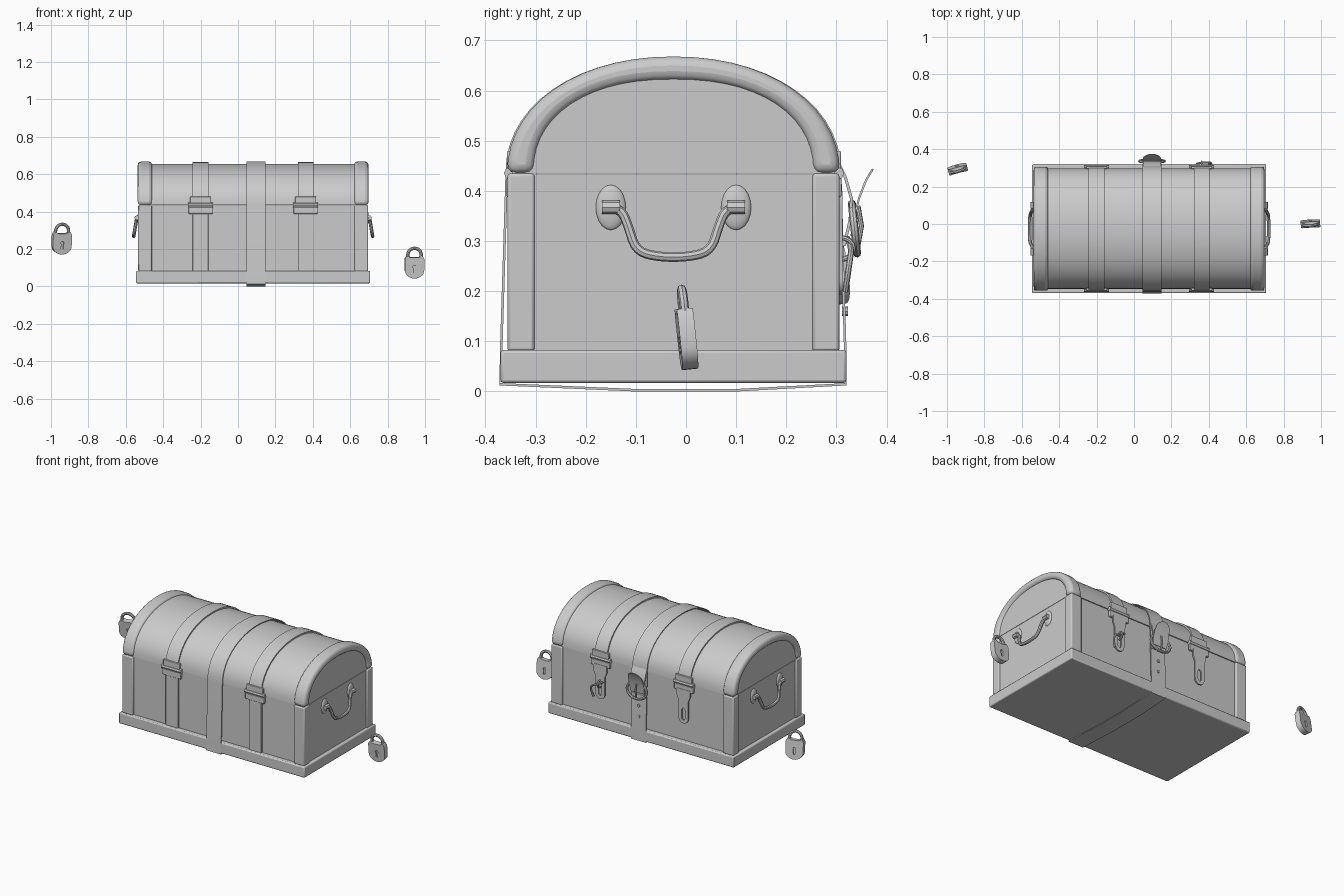
import bpy, bmesh, math
from mathutils import Vector

if "Cube" in bpy.data.objects:
    bpy.data.objects.remove(bpy.data.objects["Cube"])

CX, CY = 0.081, -0.025          # chest centre
LID_Z = 0.435                   # lid seam height


def finish(name, me, bevel=0, seg=2):
    ob = bpy.data.objects.new(name, me)
    bpy.context.collection.objects.link(ob)
    if bevel:
        m = ob.modifiers.new("bevel", "BEVEL")
        m.width, m.segments = bevel, seg
        m.limit_method, m.angle_limit = "ANGLE", math.radians(40)
    return ob


def mesh(name, verts, faces, bevel=0, seg=2):
    me = bpy.data.meshes.new(name)
    me.from_pydata(verts, [], faces)
    bm = bmesh.new()
    bm.from_mesh(me)
    bmesh.ops.recalc_face_normals(bm, faces=bm.faces)
    bm.to_mesh(me)
    bm.free()
    return finish(name, me, bevel, seg)


def prism(name, yz, x0, x1, bevel=0, seg=2):
    n = len(yz)
    verts = [(x, y, z) for x in (x0, x1) for y, z in yz]
    faces = [list(range(n)), list(range(n, 2 * n))]
    faces += [(i, (i + 1) % n, n + (i + 1) % n, n + i) for i in range(n)]
    return mesh(name, verts, faces, bevel, seg)


def box(name, x0, x1, y0, y1, z0, z1, bevel=0.0):
    return prism(name, [(y0, z0), (y1, z0), (y1, z1), (y0, z1)], x0, x1, bevel)


def dome(a, h, n=28, e=2.1):
    """Arched lid profile from the front (-y) to the back (+y)."""
    pts = []
    for i in range(n + 1):
        t = math.pi * i / n
        c, s = math.cos(t), max(math.sin(t), 0)
        pts.append((CY - a * math.copysign(abs(c) ** (2 / e), c), LID_Z + h * s ** (2 / e)))
    return pts


def ribbon(name, pts, x, widths, t=0.006, closed=False):
    """Flat strip following a y-z path, with thickness t to the inside."""
    n = len(pts)
    if not isinstance(widths, list):
        widths = [widths] * n
    verts, faces = [], []
    for i, (y, z) in enumerate(pts):
        a = pts[(i - 1) % n] if closed or i else pts[i]
        b = pts[(i + 1) % n] if closed or i < n - 1 else pts[i]
        d = Vector((b[0] - a[0], b[1] - a[1])).normalized()
        iy, iz = y + d.y * t, z - d.x * t
        w = widths[i] / 2
        verts += [(x - w, y, z), (x + w, y, z), (x + w, iy, iz), (x - w, iy, iz)]
    for i in range(n if closed else n - 1):
        j = (i + 1) % n
        faces += [(4 * i + k, 4 * i + (k + 1) % 4, 4 * j + (k + 1) % 4, 4 * j + k) for k in range(4)]
    if not closed:
        faces += [(0, 1, 2, 3), tuple(range(4 * n - 4, 4 * n))]
    return mesh(name, verts, faces)


def curve(name, loops, closed, loc=(0, 0, 0), rot=(0, 0, 0), depth=0, extrude=0, bevel=0, smooth=False):
    """Tube (depth) or filled plate (extrude) from point loops, turned into a mesh."""
    cu = bpy.data.curves.new(name, "CURVE")
    cu.dimensions = "2D" if extrude else "3D"
    cu.extrude, cu.bevel_depth, cu.bevel_resolution = extrude, depth or bevel, 2
    cu.fill_mode = "BOTH" if extrude else "FULL"
    cu.use_fill_caps = not extrude
    for pts in loops:
        sp = cu.splines.new("NURBS" if smooth else "POLY")
        sp.points.add(len(pts) - 1)
        for p, q in zip(sp.points, pts):
            p.co = (*q, 1) if len(q) == 3 else (*q, 0, 1)
        sp.use_cyclic_u = closed
        if smooth:
            sp.order_u, sp.use_endpoint_u, sp.resolution_u = 3, True, 4
    tmp = bpy.data.objects.new(name + "_curve", cu)
    bpy.context.collection.objects.link(tmp)
    dg = bpy.context.evaluated_depsgraph_get()
    me = bpy.data.meshes.new_from_object(tmp.evaluated_get(dg))
    bpy.data.objects.remove(tmp)
    ob = finish(name, me)
    ob.location, ob.rotation_euler = loc, rot
    return ob


def arc(cx, cy, rx, ry, a0, a1, n):
    return [(cx + rx * math.cos(math.radians(a0 + (a1 - a0) * i / n)),
             cy + ry * math.sin(math.radians(a0 + (a1 - a0) * i / n))) for i in range(n + 1)]


def rod(name, loc, r, length, axis):
    d = [Vector(loc), Vector(loc)]
    d[0][axis] -= length / 2
    d[1][axis] += length / 2
    return curve(name, [[tuple(p) for p in d]], False, depth=r)


# base tray, body and domed lid
box("base", -0.545, 0.707, -0.37, 0.32, 0.017, 0.083, 0.006)
box("body", -0.525, 0.687, CY - 0.318, CY + 0.318, 0.075, LID_Z - 0.002)
prism("lid", dome(0.322, 0.221), -0.525, 0.687)

# end rims of the lid, corner posts and side handles
for s, side in ((-1, "left"), (1, "right")):
    X = lambda d: CX + s * d
    rim = dome(0.332, 0.233) + dome(0.278, 0.186, e=2.25)[::-1]
    prism(side + "_lid_rim", rim, X(0.54), X(0.617), 0.018, 3)
    for y0, y1, end in ((-0.356, -0.302, "front"), (0.252, 0.306, "back")):
        box(f"{side}_{end}_corner", *sorted((X(0.542), X(0.615))), y0, y1, 0.08, LID_Z, 0.006)

    path = [(-0.13, 0.367), (-0.105, 0.366), (-0.09, 0.33), (-0.075, 0.28), (-0.03, 0.268)]
    path += [(-y, z) for y, z in path[::-1]]
    curve(side + "_handle", [[(X(0.622 + (0.367 - z) * 0.17), CY + y, z) for y, z in path]],
          False, depth=0.0095, smooth=True)
    for y in (-0.125, 0.125):
        rod(side + "_handle_ferrule", (X(0.621), CY + y, 0.367), 0.0135, 0.036, 1)
        bm = bmesh.new()
        bmesh.ops.create_uvsphere(bm, u_segments=20, v_segments=10, radius=1)
        me = bpy.data.meshes.new("handle_plate")
        bm.to_mesh(me)
        bm.free()
        ob = finish(side + "_handle_plate", me)
        ob.location, ob.scale = (X(0.606), CY + y, 0.367), (0.012, 0.03, 0.045)

# metal straps with front hinges and back hasps
for x in (-0.2, 0.362):
    ribbon("lid_strap", dome(0.33, 0.23), x, 0.084, 0.01)
    box("front_strap", x - 0.042, x + 0.042, -0.352, -0.34, 0.08, LID_Z, 0.002)
    for y, end in ((-0.35, "hinge"), (0.302, "latch")):
        rod(end + "_barrel", (x, y, 0.435), 0.013, 0.134, 0)
        box(end + "_lower_plate", x - 0.064, x + 0.064, y - 0.008, y + 0.008, 0.388, 0.425, 0.003)
        box(end + "_upper_plate", x - 0.056, x + 0.056, y - 0.007, y + 0.007, 0.44, 0.48, 0.003)
    outline = [(-0.045, 0.4), (-0.045, 0.36), (-0.032, 0.33)] + arc(0, 0.225, 0.032, 0.032, 180, 360, 10)
    outline += [(0.032, 0.33), (0.045, 0.36), (0.045, 0.4)]
    slot = arc(0, 0.275, 0.011, 0.011, 0, 180, 6) + arc(0, 0.225, 0.011, 0.011, 180, 360, 6)
    curve("hasp", [outline, slot], True, (x, 0.308, 0), (math.pi / 2, 0, 0), extrude=0.004)

# staple and loose pin on one hasp
curve("staple", [[(0.362, y, z) for y, z in arc(0.308, 0.285, 0.026, 0.022, -90, 90, 8)]], False, depth=0.005)
curve("loose_pin", [[(0.335, 0.322, 0.305), (0.37, 0.33, 0.285), (0.41, 0.328, 0.27), (0.415, 0.322, 0.23),
                     (0.4, 0.318, 0.2)]], False, depth=0.006, smooth=True)

# leather belt all the way round, with buckle on the back
loop = [(-0.372, 0.012), (-0.371, 0.085)] + dome(0.335, 0.233)
loop += [(0.32, 0.085), (0.32, 0.012), (0.1, 0.0), (-0.1, 0.0)]
ribbon("belt", loop, 0.096, 0.1, 0.005, True)
ribbon("belt_bulge", [(0.305, 0.46), (0.32, 0.43), (0.333, 0.385), (0.33, 0.34), (0.318, 0.29)], 0.096, 0.098)
ribbon("belt_end", [(0.328, 0.31), (0.334, 0.35), (0.343, 0.385), (0.355, 0.417), (0.363, 0.432), (0.371, 0.445)],
       0.096, [0.09, 0.1, 0.1, 0.09, 0.07, 0.03], 0.004)
curve("buckle_ring", [arc(0, 0, 0.066, 0.05, 0, 345, 23)], True, (0.096, 0.336, 0.325),
      (math.radians(96), 0, 0), depth=0.008)
curve("buckle_prong", [[(0.096, 0.343, 0.37), (0.096, 0.35, 0.33), (0.096, 0.34, 0.275)]], False, depth=0.005)
for z in (0.16, 0.225):
    rod("belt_eyelet", (0.096, 0.317, z), 0.009, 0.012, 1)

# two loose padlocks
body = [(-0.052, 0.105), (-0.052, 0.045)] + arc(0, 0.045, 0.052, 0.045, 190, 350, 12)
body += [(0.052, 0.045), (0.052, 0.105), (0.042, 0.122), (0.02, 0.112), (-0.02, 0.112), (-0.042, 0.122)]
keyhole = arc(0, 0.062, 0.009, 0.009, -50, 230, 8) + [(-0.006, 0.03), (0.006, 0.03)]
shackle = [(-0.036, 0.1)] + arc(0, 0.125, 0.036, 0.036, 180, 0, 12) + [(0.036, 0.1)]
for loc, tilt, turn, side in (((0.943, 0.008, 0.044), 6, 3, "right"), ((-0.945, 0.303, 0.173), 8, 15, "left")):
    rot = (math.radians(90 + tilt), 0, math.radians(turn))
    curve(side + "_padlock_body", [body, keyhole], True, loc, rot, extrude=0.016)
    curve(side + "_padlock_back", [body], True, loc, rot, extrude=0.008)
    curve(side + "_padlock_shackle", [shackle], False, loc, rot, depth=0.009)

# smooth shading with sharp edges kept
bpy.ops.object.select_all(action="SELECT")
bpy.context.view_layer.objects.active = bpy.data.objects["lid"]
bpy.ops.object.shade_smooth_by_angle(angle=math.radians(35))
